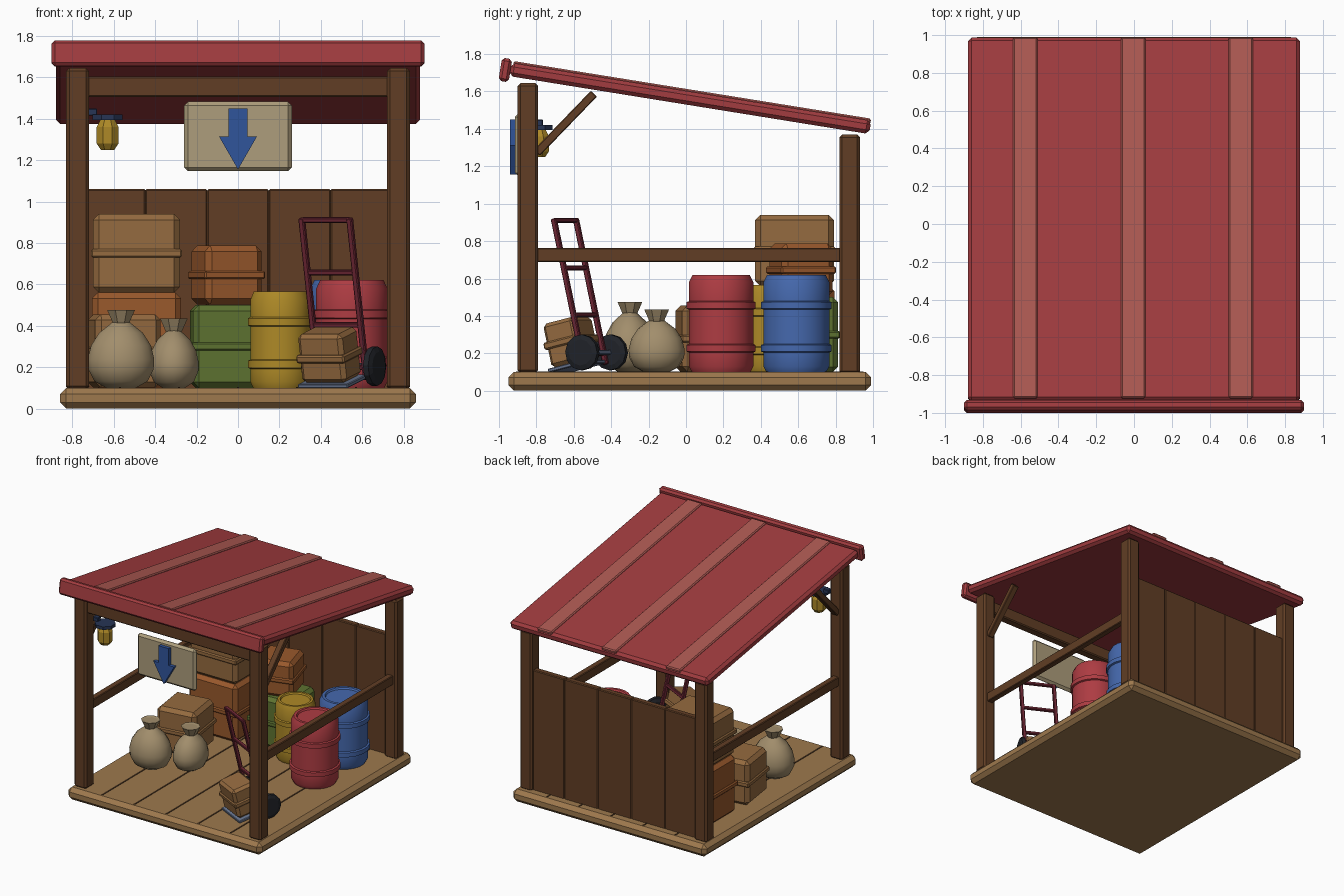
import bpy, bmesh
from math import radians, sin, cos, pi
from mathutils import Matrix, Vector

if "Cube" in bpy.data.objects:
    bpy.data.objects.remove(bpy.data.objects["Cube"])

COL = dict(
    roof=(.36, .045, .05), batten=(.42, .10, .085), wood=(.12, .048, .018),
    floor=(.34, .19, .075), seam=(.07, .035, .015), sign=(.42, .34, .20),
    blue=(.06, .14, .42), red=(.42, .045, .055), yellow=(.42, .25, .02),
    green=(.11, .17, .03), crate=(.30, .145, .05), orange=(.32, .10, .025),
    sack=(.36, .27, .15), frame=(.16, .02, .035), tyre=(.015, .017, .022),
    steel=(.14, .18, .28), navy=(.02, .035, .09), arrow=(.03, .09, .33))
MATS = {}


def finish(name, bm, col, M=Matrix(), smooth=False):
    bm.transform(M)
    bmesh.ops.recalc_face_normals(bm, faces=bm.faces)
    me = bpy.data.meshes.new(name)
    bm.to_mesh(me)
    bm.free()
    if col not in MATS:
        MATS[col] = bpy.data.materials.new(col)
        MATS[col].diffuse_color = (*COL[col], 1)
    me.materials.append(MATS[col])
    ob = bpy.data.objects.new(name, me)
    bpy.context.collection.objects.link(ob)
    if smooth:
        bpy.ops.object.select_all(action='DESELECT')
        ob.select_set(True)
        bpy.context.view_layer.objects.active = ob
        bpy.ops.object.shade_smooth_by_angle(angle=radians(35))
    return ob


def at(x, y, z, rz=0, rx=0):
    return (Matrix.Translation((x, y, z)) @ Matrix.Rotation(radians(rz), 4, 'Z')
            @ Matrix.Rotation(radians(rx), 4, 'X'))


def box(name, size, M, col, bevel=0.01):
    bm = bmesh.new()
    bmesh.ops.create_cube(bm, size=1, matrix=Matrix.Diagonal((*size, 1)))
    if bevel:
        bmesh.ops.bevel(bm, geom=bm.edges[:], offset=bevel, segments=1,
                        affect='EDGES', profile=0.5)
    return finish(name, bm, col, M)


def lathe(name, profile, M, col, sides=16, smooth=True):
    bm = bmesh.new()
    rings = [[bm.verts.new((r * cos(2 * pi * (i + .5) / sides),
                            r * sin(2 * pi * (i + .5) / sides), z))
              for i in range(sides)] for r, z in profile]
    for a, b in zip(rings, rings[1:]):
        for i in range(sides):
            j = (i + 1) % sides
            bm.faces.new((a[i], a[j], b[j], b[i]))
    bm.faces.new(rings[0])
    bm.faces.new(rings[-1])
    return finish(name, bm, col, M, smooth)


def crate(name, size, M, col, bevel=.028):
    # bevelled body with a band around the middle
    box(name, size, M, col, bevel)
    box(name + "_band", (size[0] + .02, size[1] + .02, .04), M, col, .008)


def barrel(name, x, y, r, h, col):
    prof = [(r * .88, 0), (r * .97, .03)]
    for f in (.24, .68):
        z = f * h
        prof += [(r * .97, z - .02), (r * 1.04, z - .015),
                 (r * 1.04, z + .02), (r * .97, z + .025)]
    prof += [(r * .97, h - .04), (r * .86, h), (r * .74, h), (r * .70, h - .012)]
    lathe(name, prof, at(x, y, .1), col, 20)


def sack(name, x, y, rx, ry, h):
    # round bag with pinched, flared neck
    prof = [(.45, 0), (.80, .10 * h), (.98, .28 * h), (1, .43 * h), (.90, .64 * h),
            (.66, .83 * h), (.36, .95 * h), (.24, h)]
    lathe(name, prof, at(x, y, .1) @ Matrix.Diagonal((rx, ry, 1, 1)), "sack", 18)
    lathe(name + "_neck", [(.035, 0), (.046, .02), (.072, .075), (.05, .07)],
          at(x, y, .1 + h - .02), "sack", 8, False)


# floor
box("floor", (1.72, 1.94, .1), at(0, .02, .05), "floor", .03)
for i in range(5):
    box("floor_seam", (.012, 1.86, .006), at(-.57 + .285 * i, .02, .1), "seam", 0)

# posts, rails, braces on both sides
for s in (-1, 1):
    box("front_post", (.11, .11, 1.55), at(.775 * s, -.845, .87), "wood", .015)
    box("rear_post", (.11, .11, 1.28), at(.775 * s, .875, .73), "wood", .015)
    box("side_rail", (.05, 1.64, .075), at(.775 * s, .015, .725), "wood", .005)
    box("brace", (.05, .44, .045), at(.775 * s, -.645, 1.43, 0, 46), "wood", .005)
box("front_beam", (1.46, .07, .1), at(0, -.845, 1.555), "wood", .008)

# back wall planks
for i in range(5):
    box("wall_plank", (.298, .05, .97), at(-.596 + .298 * i, .88, .575), "wood", .006)

# sloped roof
tilt = at(0, .022, 1.563, 0, -9.15)
box("roof", (1.76, 1.95, .072), tilt, "roof", .02)
for x in (-.575, -.005, .565):
    box("roof_batten", (.13, 1.935, .03), tilt @ at(x, .005, .032), "batten", .008)
box("roof_fascia", (1.8, .055, .125), at(0, -.966, 1.715, 0, -9.15), "roof", .015)

# hanging sign with down arrow
box("sign", (.52, .04, .335), at(0, -.895, 1.315), "sign", .018)
bm = bmesh.new()
pts = [(-.045, 1.45), (.045, 1.45), (.045, 1.315), (.092, 1.315), (0, 1.155),
       (-.092, 1.315), (-.045, 1.315)]
f = bm.faces.new([bm.verts.new((x, -.942, z)) for x, z in pts])
ext = bmesh.ops.extrude_face_region(bm, geom=[f])
bmesh.ops.translate(bm, vec=(0, .035, 0),
                    verts=[v for v in ext['geom'] if isinstance(v, bmesh.types.BMVert)])
if f.is_valid and not any(len(e.link_faces) == 1 for e in bm.edges):
    pass
else:
    bm.faces.new([v for v in f.verts]) if not f.is_valid else None
finish("sign_arrow", bm, "arrow")

# lantern
lathe("lantern", [(.035, 1.25), (.057, 1.28), (.057, 1.36), (.038, 1.395)],
      at(-.63, -.785, 0), "yellow", 8, False)
lathe("lantern_cap", [(.078, 1.395), (.078, 1.42)], at(-.63, -.785, 0), "navy", 8, False)
box("lantern_bracket", (.05, .04, .035), at(-.705, -.785, 1.432), "navy", .004)

# barrels
barrel("red_barrel", .55, .188, .18, .52, "red")
barrel("blue_barrel", .525, .59, .184, .52, "blue")
barrel("yellow_barrel", .205, .436, .152, .465, "yellow")

# crates
crate("green_crate", (.36, .36, .4), at(-.045, .625, .3, 3), "green")
crate("orange_small_crate", (.285, .285, .285), at(-.055, .615, .645, 16), "orange")
crate("lower_crate", (.43, .43, .46), at(-.49, .58, .33), "orange")
crate("upper_crate", (.42, .42, .38), at(-.49, .58, .75), "crate")
crate("front_crate", (.32, .32, .355), at(-.55, .12, .278, 8), "crate")

# sacks
sack("large_sack", -.565, -.30, .163, .14, .32)
sack("small_sack", -.31, -.157, .122, .15, .28)

# hand truck, turned and tipped forward about its axle
T = at(.51, -.478, .205, -27, 13)
for s in (-1, 1):
    box("truck_rail", (.028, .028, .80), T @ at(.13 * s, -.025, .34), "frame", .005)
    lathe("truck_wheel", [(.07, -.024), (.096, -.014), (.096, .014), (.07, .024)],
          T @ Matrix.Translation((.168 * s, 0, 0)) @ Matrix.Rotation(pi / 2, 4, 'Y'),
          "tyre", 12, False)
for z in (.73, .47, .21, 0):
    box("truck_crossbar", (.26, .024, .024), T @ at(0, -.025, z), "frame", .004)
box("truck_axle", (.32, .025, .025), T, "steel", .004)
box("truck_plate", (.27, .22, .02), T @ at(0, -.13, -.045), "steel", .004)
crate("truck_crate", (.24, .19, .24), T @ at(0, -.135, .087), "crate", .02)

for m in bpy.data.materials:
    if m.users and not m.is_grease_pencil:
        m.use_nodes = True
        m.node_tree.nodes["Principled BSDF"].inputs["Base Color"].default_value = m.diffuse_color
